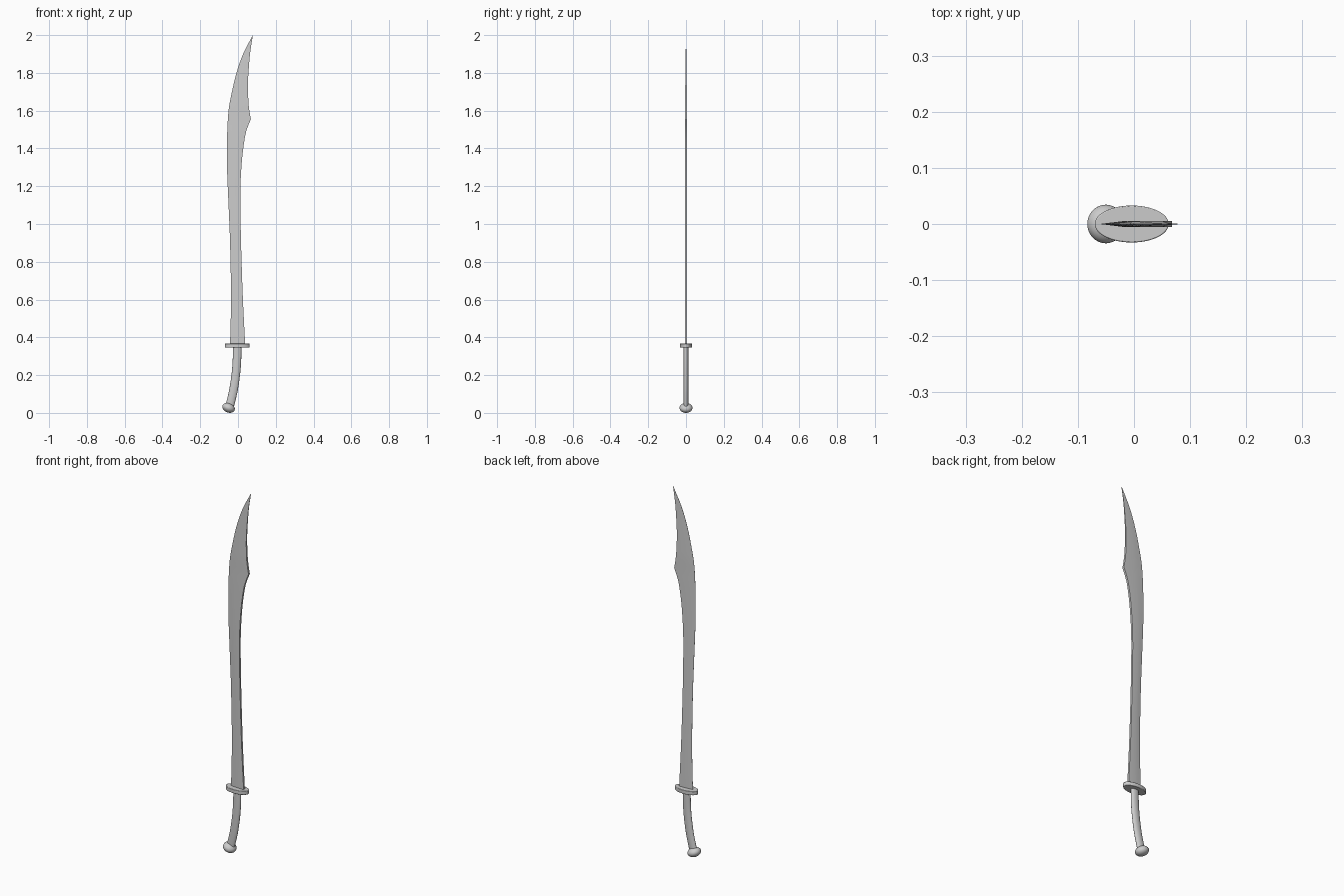
import bpy, bmesh, math
from mathutils import Vector, Matrix

if "Cube" in bpy.data.objects:
    bpy.data.objects.remove(bpy.data.objects["Cube"])


def curve_x(pts, z):
    """Smooth x(z) through (z, x) points (cubic Hermite)."""
    n = len(pts)
    i = 0
    while i < n - 2 and z > pts[i + 1][0]:
        i += 1

    def slope(k):
        a, b = pts[max(k - 1, 0)], pts[min(k + 1, n - 1)]
        return (b[1] - a[1]) / (b[0] - a[0])
    (z0, x0), (z1, x1) = pts[i], pts[i + 1]
    h = z1 - z0
    t = (z - z0) / h
    return ((2*t**3 - 3*t**2 + 1) * x0 + (t**3 - 2*t**2 + t) * h * slope(i)
            + (3*t**2 - 2*t**3) * x1 + (t**3 - t**2) * h * slope(i + 1))


def loft(name, rings, angle=30):
    """Skin a list of closed rings and cap both ends."""
    bm = bmesh.new()
    loops = [[bm.verts.new(p) for p in r] for r in rings]
    n = len(rings[0])
    for a, b in zip(loops, loops[1:]):
        for k in range(n):
            bm.faces.new((a[k], a[(k + 1) % n], b[(k + 1) % n], b[k]))
    bm.faces.new(loops[0][::-1])
    bm.faces.new(loops[-1])
    bmesh.ops.recalc_face_normals(bm, faces=bm.faces[:])
    me = bpy.data.meshes.new(name)
    bm.to_mesh(me)
    bm.free()
    ob = bpy.data.objects.new(name, me)
    bpy.context.collection.objects.link(ob)
    smooth(ob, angle)
    return ob


def smooth(ob, angle):
    bpy.ops.object.select_all(action='DESELECT')
    ob.select_set(True)
    bpy.context.view_layer.objects.active = ob
    bpy.ops.object.shade_smooth_by_angle(angle=math.radians(angle))


def ellipse(c, rx, ry, tilt=0.0, n=32):
    rot = Matrix.Rotation(tilt, 3, 'Y')
    return [Vector(c) + rot @ Vector((rx * math.cos(2*math.pi*k/n),
                                      ry * math.sin(2*math.pi*k/n), 0))
            for k in range(n)]


# Blade: sharp edge on the left, flat spine on the right with a cusp
edge = [(.36, -.042), (.6, -.037), (.9, -.042), (1.1, -.05), (1.3, -.058),
        (1.45, -.058), (1.6, -.05), (1.7, -.032), (1.8, -.008),
        (1.9, .027), (2.0, .0785)]
spine_low = [(.36, .038), (.6, .026), (.8, .019), (1.0, .014), (1.2, .013),
             (1.35, .022), (1.45, .035), (1.5, .046), (1.555, .068)]
spine_tip = [(1.555, .068), (1.6, .06), (1.65, .055), (1.75, .053),
             (1.85, .059), (1.92, .066), (2.0, .079)]
levels = [.36 + 1.195 * i / 36 for i in range(37)]
levels += [1.555 + .445 * i / 18 for i in range(1, 19)]
rings = []
for z in levels:
    a = curve_x(edge, z)
    b = curve_x(spine_low if z <= 1.555 else spine_tip, z)
    t = .0055 * min(1, .06 + (2 - z) / .4)
    half = [(a, .0003), (a + .22 * (b - a), .45 * t),
            (a + .5 * (b - a), .9 * t), (b, t)]
    rings.append([(x, -y, z) for x, y in half] +
                 [(x, y, z) for x, y in reversed(half)])
loft("blade", rings)

# Oval hand guard
guard = loft("guard", [ellipse((-.004, 0, z), .066, .033, n=48)
                       for z in (.346, .367)])
bev = guard.modifiers.new("soft_rim", 'BEVEL')
bev.width, bev.segments = .002, 2

# Curved grip with oval section
path = [(.04, -.043), (.08, -.033), (.12, -.024), (.2, -.012),
        (.27, -.006), (.35, -.004)]
rings = []
for i in range(21):
    z = .04 + .31 * i / 20
    x = curve_x(path, z)
    dx = curve_x(path, z + .002) - curve_x(path, z - .002)
    rings.append(ellipse((x, 0, z), .0225, .0125, math.atan2(dx, .004)))
loft("grip", rings, 40)

# Flattened, tilted pommel
bpy.ops.mesh.primitive_uv_sphere_add(segments=32, ring_count=16, radius=1,
                                     location=(-.05, 0, .0265),
                                     rotation=(0, math.radians(22), 0))
pommel = bpy.context.object
pommel.name = "pommel"
pommel.scale = (.0345, .0345, .0248)
smooth(pommel, 40)
